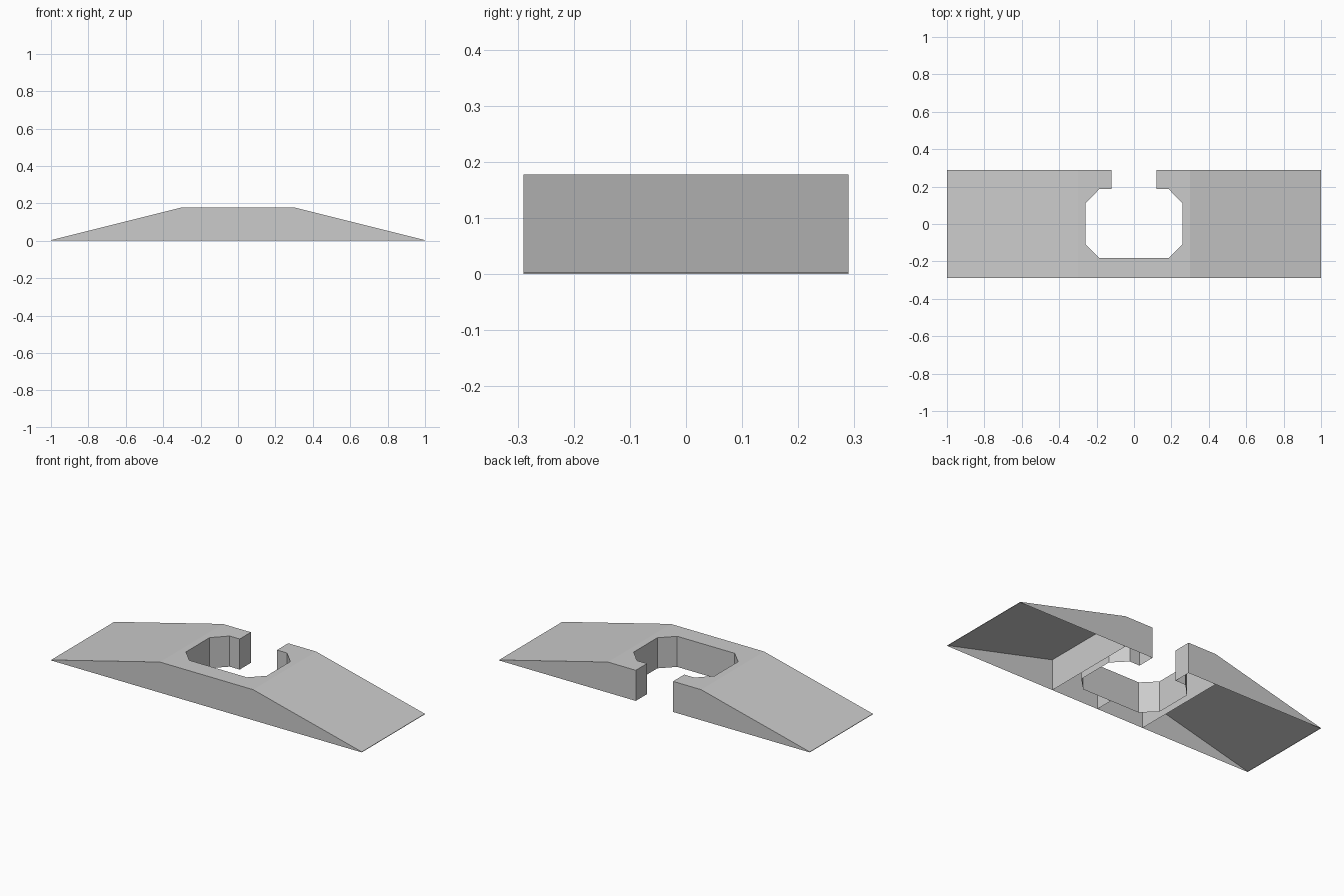
import bpy, bmesh
from mathutils import Vector

if "Cube" in bpy.data.objects:
    bpy.data.objects.remove(bpy.data.objects["Cube"])

H, D, X = 0.178, 0.29, 0.30   # height, half depth, block half width
LIP = 0.003                   # thin edge at the ramp tip


def open_prism(name, points, direction):
    """Extrude a profile, leave the underside open, mirror across x = 0."""
    bm = bmesh.new()
    face = bm.faces.new([bm.verts.new(p) for p in points])
    ext = bmesh.ops.extrude_face_region(bm, geom=[face], use_keep_orig=True)
    moved = [g for g in ext["geom"] if isinstance(g, bmesh.types.BMVert)]
    bmesh.ops.translate(bm, verts=moved, vec=Vector(direction))
    bmesh.ops.recalc_face_normals(bm, faces=bm.faces)
    under = [f for f in bm.faces if all(abs(v.co.z) < 1e-5 for v in f.verts)]
    bmesh.ops.delete(bm, geom=under, context='FACES')
    mesh = bpy.data.meshes.new(name)
    bm.to_mesh(mesh)
    bm.free()
    obj = bpy.data.objects.new(name, mesh)
    bpy.context.collection.objects.link(obj)
    mirror = obj.modifiers.new("Mirror", 'MIRROR')
    mirror.use_mirror_merge = False
    return obj


# Sloped end ramps
open_prism("end_ramps",
           [(X, -D, 0), (1, -D, 0), (1, -D, LIP), (X, -D, H)],
           (0, 2 * D, 0))

# Centre block with chamfered pocket, open at the back
outline = [(0, -D), (X, -D), (X, D), (0.12, D), (0.12, 0.187), (0.185, 0.187),
           (0.26, 0.11), (0.26, -0.108), (0.185, -0.183), (0, -0.183)]
open_prism("centre_block", [(x, y, 0) for x, y in outline], (0, 0, H))
